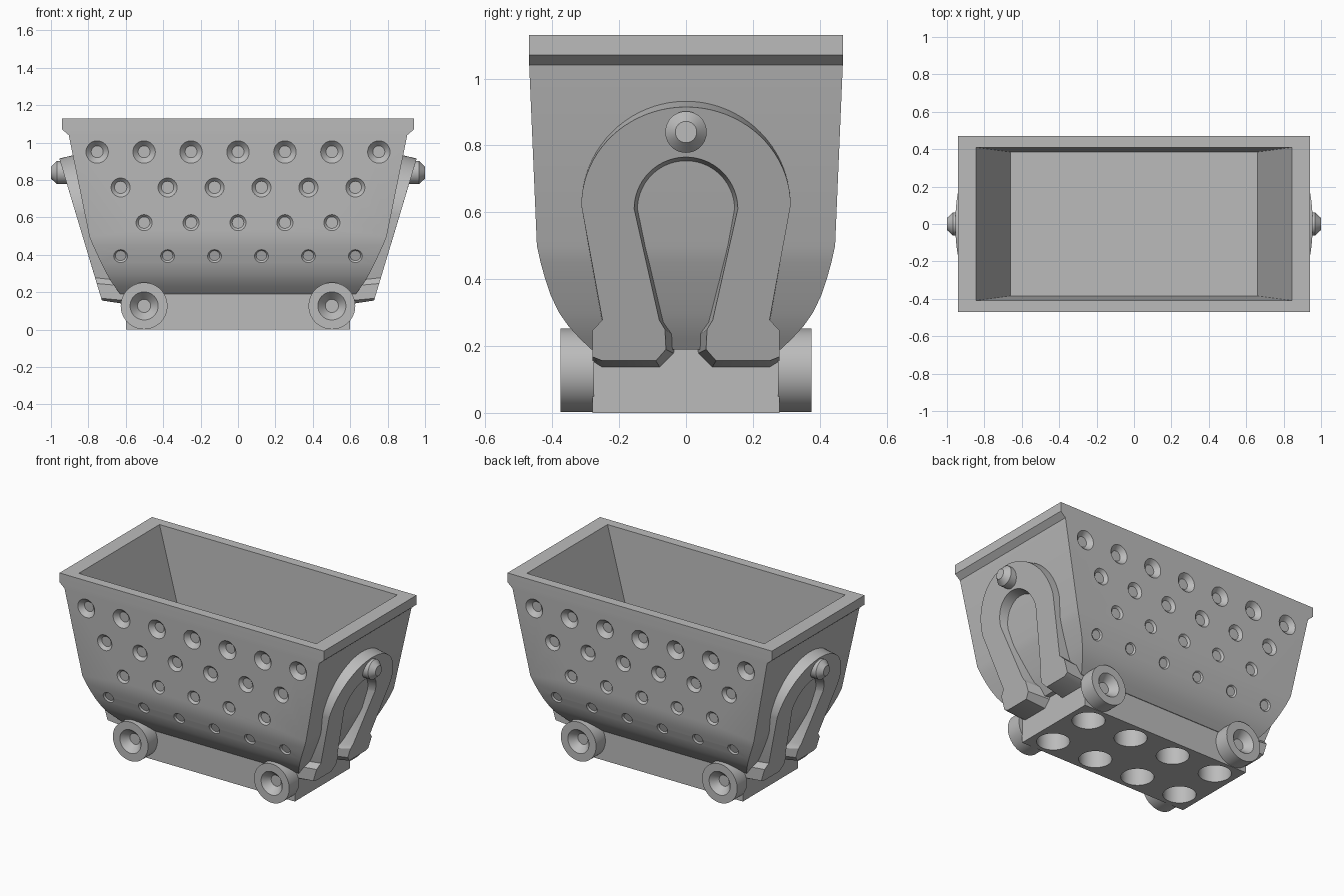
import bpy, bmesh
from math import cos, sin, pi, radians
from mathutils import Vector, Matrix

if "Cube" in bpy.data.objects:
    bpy.data.objects.remove(bpy.data.objects["Cube"], do_unlink=True)

grey = bpy.data.materials.new("plain grey")
grey.use_nodes = True
GREY = (0.5, 0.5, 0.5, 1)
grey.diffuse_color = GREY
grey.node_tree.nodes["Principled BSDF"].inputs["Base Color"].default_value = GREY


def finish(name, bm):
    bmesh.ops.recalc_face_normals(bm, faces=bm.faces)
    mesh = bpy.data.meshes.new(name)
    bm.to_mesh(mesh)
    bm.free()
    mesh.materials.append(grey)
    obj = bpy.data.objects.new(name, mesh)
    bpy.context.collection.objects.link(obj)
    return obj


def loft(bm, rings):
    """Skin closed rings of points and cap both ends."""
    loops = [[bm.verts.new(p) for p in ring] for ring in rings]
    n = len(loops[0])
    for a, b in zip(loops, loops[1:]):
        for i in range(n):
            j = (i + 1) % n
            bm.faces.new((a[i], a[j], b[j], b[i]))
    bm.faces.new(loops[0][::-1])
    bm.faces.new(loops[-1])


def revolve(bm, profile, origin, direction, segs):
    """Spin (radius, height) points about an axis."""
    turn = Vector(direction).to_track_quat('Z', 'Y').to_matrix().to_4x4()
    place = Matrix.Translation(origin) @ turn
    angles = [2 * pi * i / segs for i in range(segs)]
    loft(bm, [[place @ Vector((r * cos(a), r * sin(a), h)) for a in angles]
              for r, h in profile])


def rectangle(x, y, z):
    return [(-x, -y, z), (x, -y, z), (x, y, z), (-x, y, z)]


def smooth(obj):
    bpy.ops.object.select_all(action='DESELECT')
    obj.select_set(True)
    bpy.context.view_layer.objects.active = obj
    bpy.ops.object.shade_smooth_by_angle(angle=radians(28))


def cut(obj, cutter):
    mod = obj.modifiers.new("cut", 'BOOLEAN')
    mod.operation = 'DIFFERENCE'
    mod.solver = 'EXACT'
    mod.object = cutter
    bpy.context.view_layer.update()
    bpy.context.view_layer.objects.active = obj
    bpy.ops.object.modifier_apply(modifier=mod.name)


# Hull half-sizes (x, y, z): rounded belly, then straight flaring walls
HULL = [(.63, .284, .19), (.655, .32, .225), (.68, .352, .26),
        (.703, .38, .3), (.728, .404, .35), (.752, .421, .4),
        (.775, .435, .45), (.795, .446, .5), (.905, .469, 1.04)]


def hull_at(z, axis):
    z = max(z, HULL[0][2])
    for a, b in zip(HULL, HULL[1:]):
        if z <= b[2]:
            t = (z - a[2]) / (b[2] - a[2])
            return a[axis] + t * (b[axis] - a[axis])
    return HULL[-1][axis]


# Tub with rim and tapered cavity
bm = bmesh.new()
loft(bm, [rectangle(*p) for p in HULL + [
    (.94, .47, 1.07), (.94, .47, 1.13), (.845, .41, 1.13), (.66, .385, .51)]])
tub = finish("tub", bm)

# Base block under the tub
bm = bmesh.new()
loft(bm, [rectangle(.6, .28, 0), rectangle(.6, .28, .19)])
base = finish("base", bm)

# Round sockets in the underside
bm = bmesh.new()
for x in (-.471, -.157, .157, .471):
    for y in (-.157, .157):
        revolve(bm, [(.095, -.1), (.095, .48)], (x, y, 0), (0, 0, 1), 48)
socket_cutter = finish("socket_cutter", bm)
cut(tub, socket_cutter)
cut(base, socket_cutter)

# Countersunk dimples: (height, count, outer radius, inner radius)
bm = bmesh.new()
for z, count, outer, inner in ((.95, 7, .06, .032), (.76, 6, .051, .033),
                               (.572, 5, .043, .031), (.393, 6, .037, .028)):
    y = hull_at(z, 1)
    slope = (hull_at(z + .03, 1) - hull_at(z - .03, 1)) / .06
    for i in range(count):
        x = .251 * (i - (count - 1) / 2)
        for s in (-1, 1):
            revolve(bm, [(inner, inner - outer), (outer + .02, .02)],
                    (x, s * y, z), (0, s, -slope), 32)
dimple_cutter = finish("dimple_cutter", bm)
cut(tub, dimple_cutter)

for helper in (socket_cutter, dimple_cutter):
    bpy.data.objects.remove(helper, do_unlink=True)
smooth(tub)
smooth(base)

# Wheels with conical hubs
for sx, side in ((1, "left"), (-1, "right")):
    for sy, end in ((-1, "front"), (1, "back")):
        bm = bmesh.new()
        revolve(bm, [(.035, -.045), (.075, 0), (.125, 0), (.125, -.1)],
                (sx * .502, sy * .375, .127), (0, sy, 0), 64)
        smooth(finish(f"{end}_{side}_wheel", bm))

# Horseshoe half outlines (y, z), outer face and root
FACE_FOOT = [(.25, .278), (.28, .247), (.28, .168), (.25, .156),
             (.09, .156), (.06, .19), (.063, .25), (.08, .278)]
ROOT_FOOT = [(.25, .265), (.28, .235), (.28, .155), (.25, .136),
             (.078, .136), (.036, .178), (.036, .232), (.062, .268)]


def shoe_outline(rise, gap, foot):
    quarter = [pi / 2 * i / 20 for i in range(21)]
    half = [(.313 * sin(a), .62 + rise * cos(a)) for a in quarter]
    half += foot
    half += [(gap * cos(a), .61 + gap * sin(a)) for a in quarter]
    half[0], half[-1] = (0, half[0][1]), (0, half[-1][1])
    return half + [(-y, z) for y, z in half[-2:0:-1]]


# Horseshoe and stud on each end
for s, side in ((1, "left"), (-1, "right")):
    root = [(s * (hull_at(z, 0) - .035), y, z)
            for y, z in shoe_outline(.32, .138, ROOT_FOOT)]
    face = [(s * (.738 + .3 * (z - .19)), y, z)
            for y, z in shoe_outline(.295, .155, FACE_FOOT)]
    bm = bmesh.new()
    loft(bm, [root, face])
    smooth(finish(f"{side}_horseshoe", bm))

    bm = bmesh.new()
    revolve(bm, [(.062, .88), (.062, .968), (.032, 1)],
            (0, 0, .84), (s, 0, 0), 48)
    smooth(finish(f"{side}_stud", bm))
